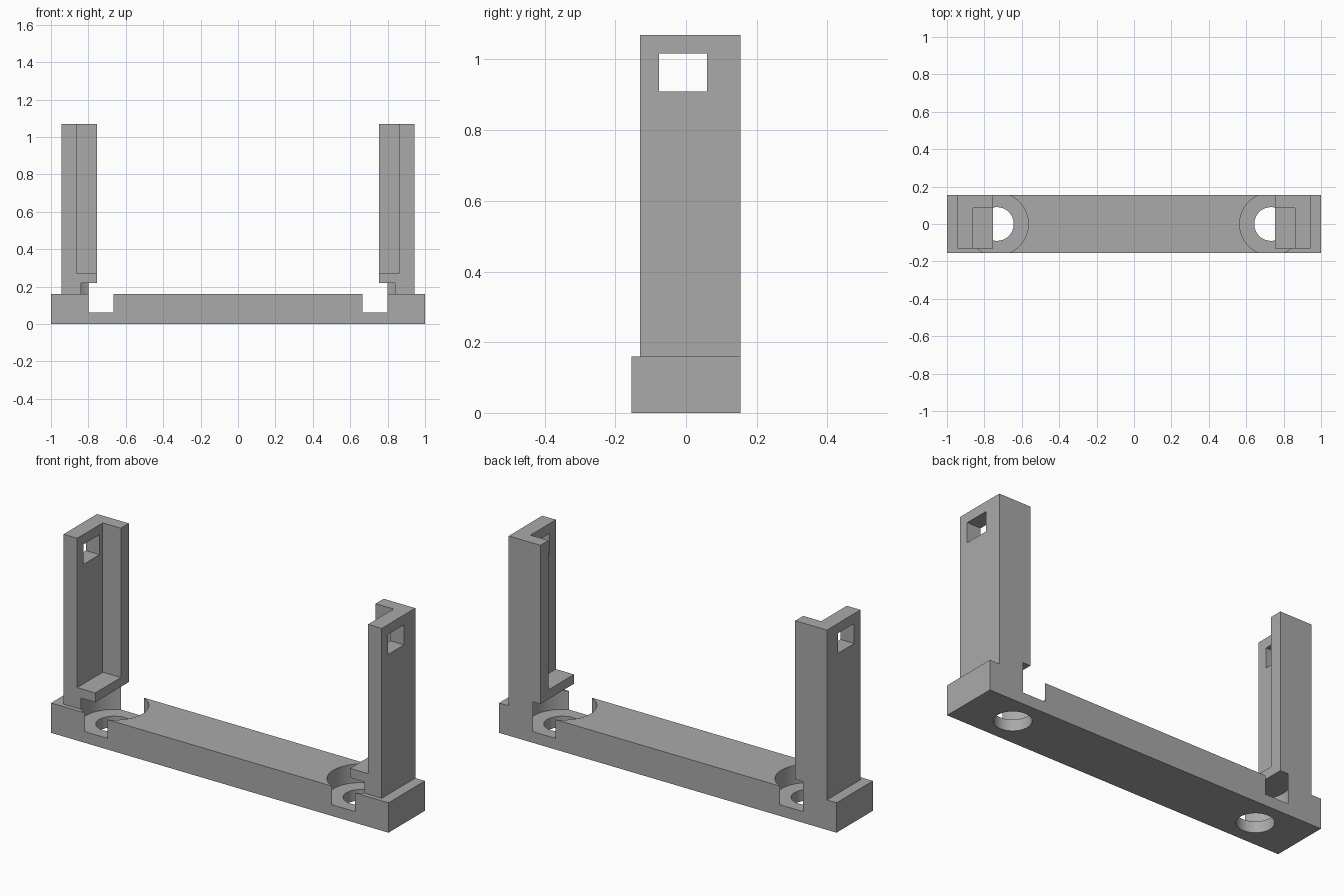
import bpy, bmesh, math
from mathutils import Matrix, Vector

if "Cube" in bpy.data.objects:
    bpy.data.objects.remove(bpy.data.objects["Cube"], do_unlink=True)

grey = bpy.data.materials.new("plain grey")
grey.use_nodes = True
COLOUR = (0.4, 0.4, 0.4, 1)
grey.diffuse_color = COLOUR
grey.node_tree.nodes["Principled BSDF"].inputs["Base Color"].default_value = COLOUR

HOLE_X = 0.733


def finish(name, bm, cutter=False):
    mesh = bpy.data.meshes.new(name)
    bm.to_mesh(mesh)
    bm.free()
    mesh.materials.append(grey)
    ob = bpy.data.objects.new(name, mesh)
    bpy.context.collection.objects.link(ob)
    if cutter:
        ob.hide_render = True
        ob.hide_set(True)
        ob.display_type = 'WIRE'
    return ob


def box(name, lo, hi, cutter=False):
    lo, hi = Vector(lo), Vector(hi)
    bm = bmesh.new()
    place = Matrix.Translation((lo + hi) / 2) @ Matrix.Diagonal((*(hi - lo), 1))
    bmesh.ops.create_cube(bm, size=1, matrix=place)
    return finish(name, bm, cutter)


def cylinder(name, x, radius, z0, z1):
    bm = bmesh.new()
    bmesh.ops.create_cone(bm, cap_ends=True, segments=64, radius1=radius, radius2=radius,
                          depth=z1 - z0, matrix=Matrix.Translation((x, 0, (z0 + z1) / 2)))
    return finish(name, bm, True)


def cut(ob, cutters):
    for cutter in cutters:
        mod = ob.modifiers.new("cut", 'BOOLEAN')
        mod.operation = 'DIFFERENCE'
        mod.solver = 'EXACT'
        mod.object = cutter
    # Bake the cuts and drop the helpers
    bpy.context.view_layer.update()
    result = ob.evaluated_get(bpy.context.evaluated_depsgraph_get())
    ob.data = bpy.data.meshes.new_from_object(result)
    ob.modifiers.clear()
    for cutter in cutters:
        bpy.data.objects.remove(cutter, do_unlink=True)
    # Smooth only the round walls
    bpy.ops.object.select_all(action='DESELECT')
    ob.select_set(True)
    bpy.context.view_layer.objects.active = ob
    bpy.ops.object.shade_smooth_by_angle(angle=math.radians(30))


# Base bar with a counterbored screw hole at each end
base = box("base_bar", (-1, -0.154, 0), (1, 0.154, 0.16))
cut(base, [cylinder("bore", s * HOLE_X, r, z, 0.3)
           for s in (-1, 1) for r, z in ((0.168, 0.06), (0.09, -0.1))])

# Upright posts: pocket open to the front and inside, window, screw head clearance
for side, s in (("right", -1), ("left", 1)):
    def span(a, b):
        return min(s * a, s * b), max(s * a, s * b)

    x0, x1 = span(0.755, 0.943)
    post = box(side + "_post", (x0, -0.13, 0.16), (x1, 0.154, 1.07))
    p0, p1 = span(0.6, 0.862)
    pocket = box("pocket", (p0, -0.3, 0.27), (p1, 0.086, 1.3), True)
    w0, w1 = span(0.8, 1.1)
    window = box("window", (w0, -0.077, 0.91), (w1, 0.059, 1.017), True)
    clearance = cylinder("clearance", s * HOLE_X, 0.168, 0.06, 0.22)
    cut(post, [pocket, window, clearance])
